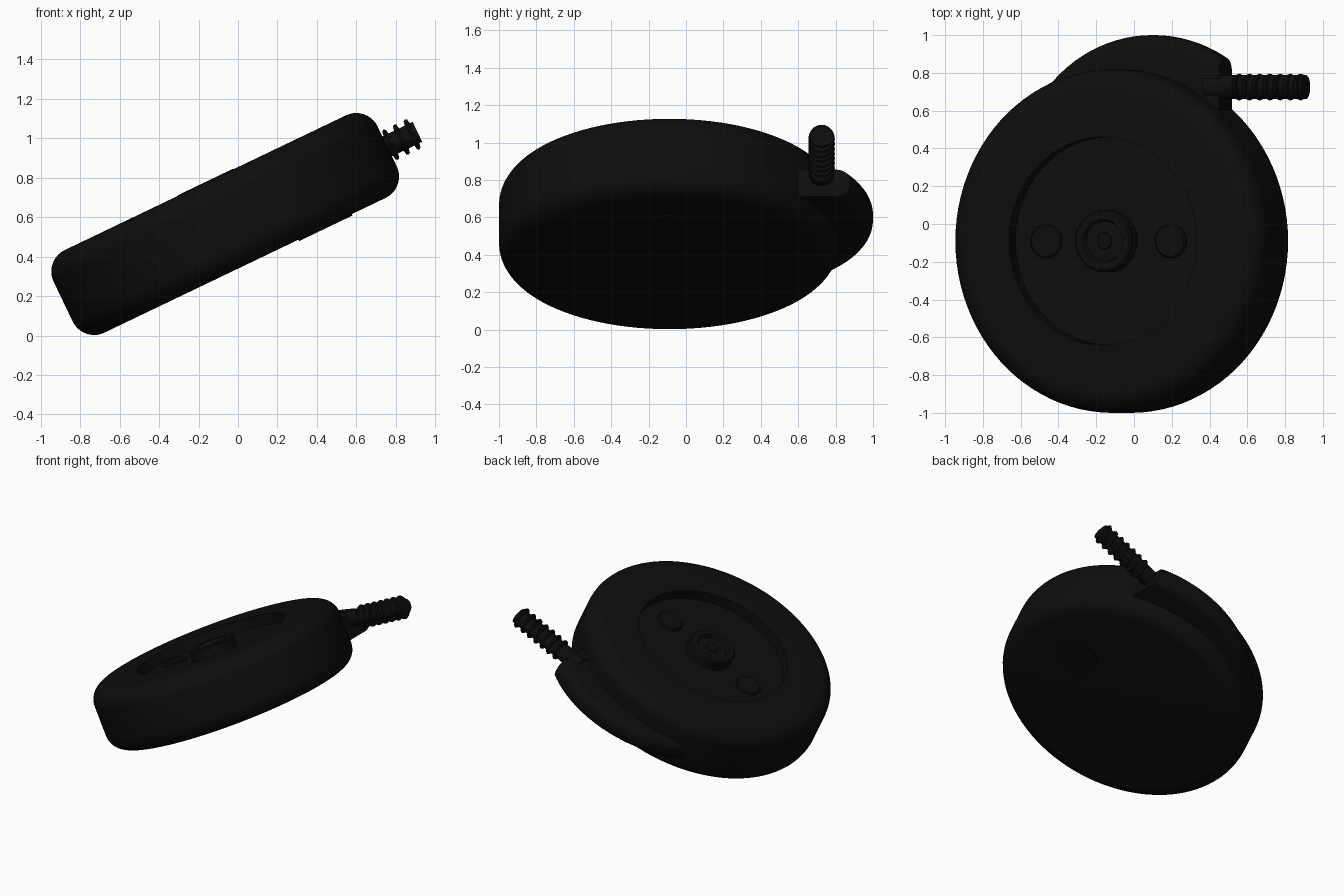
import bpy, bmesh, math
from mathutils import Matrix, Vector

cube = bpy.data.objects.get("Cube")
if cube:
    bpy.data.objects.remove(cube, do_unlink=True)

black = bpy.data.materials.new("matte_black")
black.use_nodes = True
colour = (0.004, 0.004, 0.004, 1)
black.diffuse_color = colour
bsdf = black.node_tree.nodes["Principled BSDF"]
bsdf.inputs["Base Color"].default_value = colour
bsdf.inputs["Roughness"].default_value = 0.6

# The whole device leans: its own axis is tipped towards -x
TILT = Matrix.Translation((-0.065, -0.09, 0.565)) @ Matrix.Rotation(math.radians(-25.6), 4, 'Y')


def corner(r, z, radius, start, steps=10):
    """Quarter-circle of profile points around (r, z)."""
    return [(r + radius * math.cos(math.radians(start + 90 * i / steps)),
             z + radius * math.sin(math.radians(start + 90 * i / steps)))
            for i in range(steps + 1)]


def lathe(name, profile, local=Matrix(), segments=96, cut_at=None):
    """Spin a profile, listed from bottom axis to top axis, around z."""
    bm = bmesh.new()
    verts = [bm.verts.new((r, 0, z)) for r, z in profile]
    edges = [bm.edges.new(pair) for pair in zip(verts, verts[1:])]
    bmesh.ops.spin(bm, geom=verts + edges, cent=(0, 0, 0), axis=(0, 0, 1),
                   angle=math.tau, steps=segments, use_duplicate=False)
    bmesh.ops.remove_doubles(bm, verts=bm.verts, dist=0.0002)
    bm.transform(local)
    if cut_at is not None:
        geom = bm.verts[:] + bm.edges[:] + bm.faces[:]
        cut = bmesh.ops.bisect_plane(bm, geom=geom, plane_co=(cut_at, 0, 0),
                                     plane_no=(1, 0, 0), clear_outer=True)
        rim = [e for e in cut["geom_cut"] if isinstance(e, bmesh.types.BMEdge)]
        bmesh.ops.holes_fill(bm, edges=rim, sides=0)
    bmesh.ops.recalc_face_normals(bm, faces=bm.faces)
    mesh = bpy.data.meshes.new(name)
    bm.to_mesh(mesh)
    bm.free()
    mesh.materials.append(black)
    obj = bpy.data.objects.new(name, mesh)
    bpy.context.collection.objects.link(obj)
    obj.matrix_world = TILT
    bpy.ops.object.select_all(action='DESELECT')
    obj.select_set(True)
    bpy.context.view_layer.objects.active = obj
    bpy.ops.object.shade_smooth_by_angle(angle=math.radians(35))
    return obj


def at(x, y, z):
    return Matrix.Translation((x, y, z))


# Round body with a sunken dial well in its top
H, R, FILLET, WELL, FLOOR = 0.232, 0.91, 0.12, 0.55, 0.155
body = [(0, -H)] + corner(R - FILLET, FILLET - H, FILLET, -90)
body += corner(R - FILLET, H - FILLET, FILLET, 0)
body += [(WELL, H), (WELL, FLOOR), (0, FLOOR)]
lathe("body", body)

# Central hub: raised ring, hollow and small pin
hub = [(0, 0), (0.165, 0), (0.165, 0.07), (0.155, 0.08), (0.115, 0.08), (0.105, 0.055),
       (0.045, 0.055), (0.04, 0.065), (0, 0.065)]
lathe("hub", hub, at(0, 0, FLOOR), 64)

# Buttons on either side of the hub
for side, label in ((-1, "right"), (1, "left")):
    button = [(0, 0), (0.09, 0), (0.09, 0.01), (0.082, 0.018), (0, 0.018)]
    lathe(label + "_button", button, at(side * 0.365, 0, FLOOR), 48)

# Small cover on the underside
lathe("base_cover", [(0, -0.008), (0.15, -0.008), (0.15, 0.01)], at(0.45, 0, -H), 48)

# Thin off-centre housing at the back, cut flat where the hose leaves
T, ROUND, REACH = 0.08, 0.065, 0.8
housing = [(0, -T)] + corner(REACH - ROUND, ROUND - T, ROUND, -90, 6)
housing += corner(REACH - ROUND, T - ROUND, ROUND, 0, 6) + [(0, T)]
lathe("hose_housing", housing, at(0.165, 0.29, -0.04), cut_at=0.59)

# Ribbed hose running out along +x, its ribs deeper above and below
hose_axis = at(0, 0.815, 0) @ Matrix.Rotation(math.pi / 2, 4, 'Y')
lathe("hose", [(0, 0.5), (0.062, 0.5), (0.062, 1.08), (0, 1.08)],
      hose_axis @ Matrix.Diagonal((0.9, 1.03, 1, 1)), 32)
for i in range(7):
    rib = [(0.05, -0.014), (0.07, -0.01), (0.076, 0), (0.07, 0.01), (0.05, 0.014)]
    place = hose_axis @ at(0, 0, 0.69 + 0.06 * i) @ Matrix.Diagonal((1.12, 0.93, 1, 1))
    lathe("hose_rib_%d" % (i + 1), rib, place, 32)
